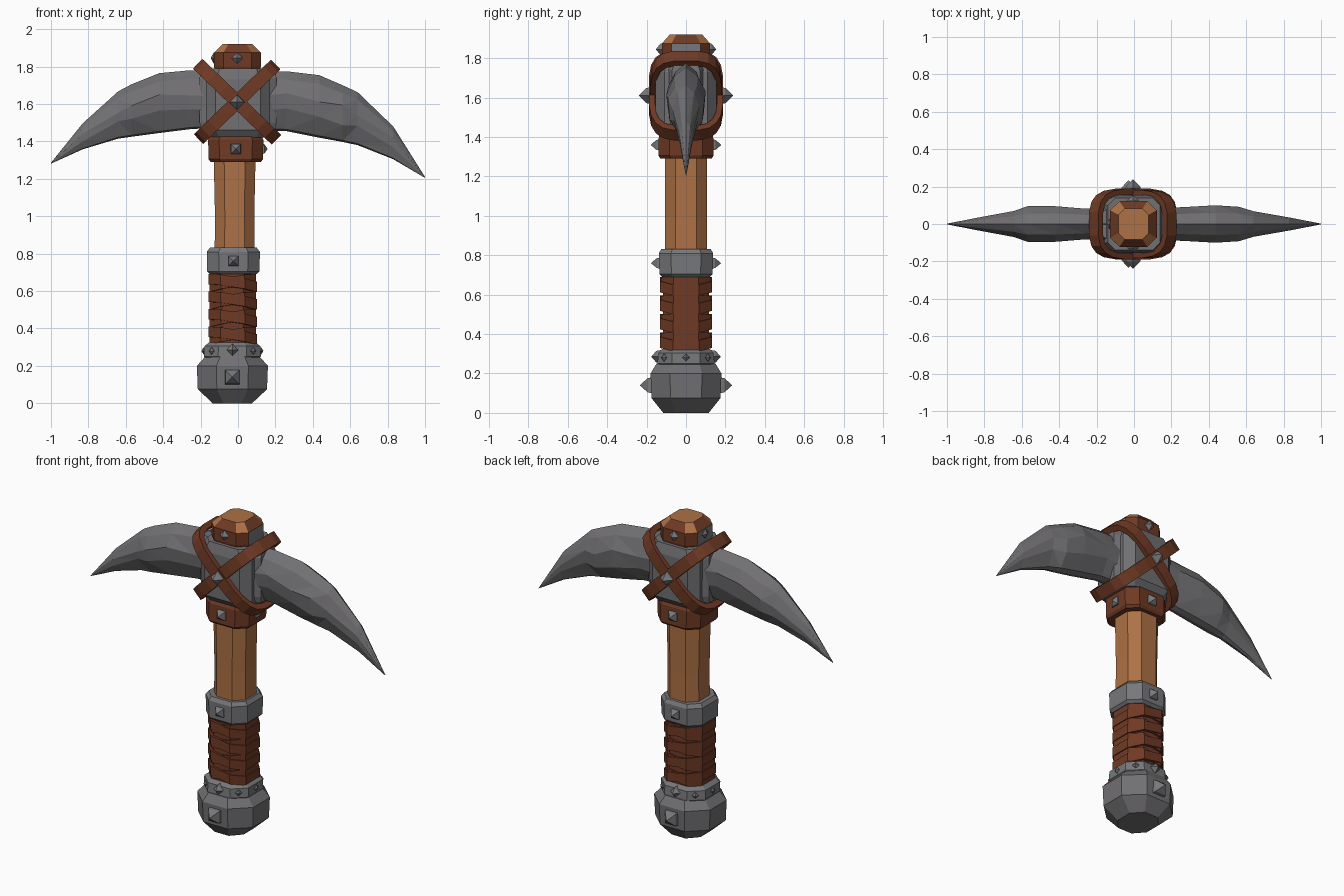
import bpy, bmesh, math, random
from mathutils import Matrix, Vector

random.seed(4)
if "Cube" in bpy.data.objects:
    bpy.data.objects.remove(bpy.data.objects["Cube"], do_unlink=True)


def material(name, color):
    m = bpy.data.materials.new(name)
    m.use_nodes = True
    m.diffuse_color = (*color, 1)
    bsdf = m.node_tree.nodes["Principled BSDF"]
    bsdf.inputs["Base Color"].default_value = (*color, 1)
    bsdf.inputs["Roughness"].default_value = 0.8
    return m


WOOD = material("warm wood", (0.42, 0.165, 0.06))
LEATHER = material("brown leather", (0.16, 0.042, 0.018))
STONE = material("dark iron", (0.165, 0.16, 0.168))
METAL = material("grey steel", (0.185, 0.187, 0.195))


def finish(name, bm, *mats):
    bmesh.ops.recalc_face_normals(bm, faces=bm.faces)
    mesh = bpy.data.meshes.new(name)
    bm.to_mesh(mesh)
    bm.free()
    for m in mats:
        mesh.materials.append(m)
    obj = bpy.data.objects.new(name, mesh)
    bpy.context.collection.objects.link(obj)
    return obj


def loft(name, rings, *mats):
    """Skin a list of equal-length point rings and cap both ends."""
    bm = bmesh.new()
    loops = [[bm.verts.new(p) for p in ring] for ring in rings]
    n = len(loops[0])
    for a, b in zip(loops, loops[1:]):
        for i in range(n):
            j = (i + 1) % n
            bm.faces.new((a[i], a[j], b[j], b[i]))
    bm.faces.new(loops[0])
    bm.faces.new(loops[-1])
    return finish(name, bm, *mats)


def octagon(hx, hy, k):
    """Rectangle with cut corners; k is the flat share of each side."""
    return [(hx, -k*hy), (hx, k*hy), (k*hx, hy), (-k*hx, hy),
            (-hx, k*hy), (-hx, -k*hy), (-k*hx, -hy), (k*hx, -hy)]


def post(name, profile, cx, k, *mats):
    """Eight-sided upright part from (z, half x, half y) rows."""
    return loft(name, [[(cx + x, y, z) for x, y in octagon(hx, hy, k)]
                       for z, hx, hy in profile], *mats)


def band(name, outline, thick, width, place, mat):
    """Closed strap around an outline; place maps (u, v, w) to space."""
    bm = bmesh.new()
    loops = []
    for u, v in outline:
        d = Vector((u, v)).normalized() * thick
        section = [(u, v, -width), (u, v, width),
                   (u - d.x, v - d.y, width), (u - d.x, v - d.y, -width)]
        loops.append([bm.verts.new(place(*p)) for p in section])
    for a, b in zip(loops, loops[1:] + loops[:1]):
        for i in range(4):
            j = (i + 1) % 4
            bm.faces.new((a[i], a[j], b[j], b[i]))
    return finish(name, bm, mat)


def stud(name, x, y, z, angle, size, height, turn=45):
    """Pointed four-sided stud facing out at the given compass angle."""
    rings = []
    for h, r in ((-0.02, 1), (0.3 * height, 0.85), (height, 0.04)):
        rings.append([(size*r*math.cos(a), size*r*math.sin(a), h)
                      for a in (math.radians(turn + 90*i) for i in range(4))])
    obj = loft(name, rings, METAL)
    obj.data.transform(Matrix.Translation((x, y, z))
                       @ Matrix.Rotation(math.radians(angle), 4, "Z")
                       @ Matrix.Rotation(math.pi / 2, 4, "Y"))


def stud_pair(name, x, y, z, size, height, turn=45):
    stud(name + "_front", x, -y, z, -90, size, height, turn)
    stud(name + "_back", x, y, z, 90, size, height, turn)


# Pommel and its collar
post("pommel", [(0, .105, .115), (.075, .185, .175), (.2, .19, .18),
                (.25, .145, .15)], -.03, .45, STONE)
stud_pair("pommel_stud", -.03, .178, .14, .06, .055)
post("pommel_collar", [(.235, .14, .135), (.25, .152, .145), (.305, .15, .14),
                       (.325, .125, .12)], -.03, .5, METAL)
stud_pair("collar_stud", -.03, .14, .285, .035, .035, 0)
for i, a in enumerate((45, 135, 225, 315, 0, 180)):
    c, s = math.cos(math.radians(a)), math.sin(math.radians(a))
    r = .15 if s < .1 and a in (0, 180) else .155
    stud(f"collar_rivet_{i}", -.03 + r*c, r*s, .28, a, .022, .015, 0)

# Grip with crossing wraps
post("grip", [(.31, .118, .118), (.71, .112, .115)], -.028, .5, LEATHER)
for i in range(8):
    side = 1 if i % 2 else -1
    z0 = .36 + .094 * (i // 2)
    band(f"grip_wrap_{i}", octagon(.127 - .003*side, .13 - .003*side, .5), .03, .028,
         lambda u, v, w: (u - .028, v, z0 + w + side*.16*u + .1*abs(v) - .005),
         LEATHER)

# Shaft
post("shaft", [(.70, .108, .108), (1.0, .105, .106), (1.32, .112, .108)],
     -.018, .5, WOOD)
post("grip_ring", [(.69, .125, .12), (.705, .14, .135), (.81, .142, .138),
                   (.832, .125, .125)], -.025, .55, METAL)
stud_pair("ring_stud", -.025, .135, .76, .042, .042)

# Collar below the head
post("head_collar", [(1.29, .135, .13), (1.305, .145, .14), (1.41, .148, .138),
                     (1.445, .125, .12)], -.012, .6, LEATHER)
stud_pair("head_collar_stud", -.012, .138, 1.36, .042, .04)
stud("head_collar_stud_left", .133, 0, 1.36, 0, .042, .025)

# Head block
post("head_block", [(1.42, .14, .125), (1.46, .17, .155), (1.73, .172, .155),
                    (1.79, .14, .14)], 0, .7, STONE)
post("head_socket", [(1.46, .2, .09), (1.5, .205, .1), (1.74, .205, .1),
                     (1.775, .2, .08)], 0, .7, STONE)


# Curved blades: rows of (x, top z, bottom z, half thickness)
def blade(name, side, rows):
    rings = []
    for x, top, low, t in rows:
        h = top - low
        j = [random.uniform(-.06, .06) * h for _ in range(4)]
        x *= side
        rings.append([
            (x, 0, top), (x, t*.6, top - .14*h), (x, t, low + .6*h + j[0]),
            (x, t*.9, low + .33*h + j[1]), (x, t*.35, low + .03*h), (x, 0, low),
            (x, -t*.35, low + .03*h), (x, -t*.9, low + .33*h + j[2]),
            (x, -t, low + .6*h + j[3]), (x, -t*.6, top - .14*h)])
    obj = loft(name, rings, STONE)
    bm = bmesh.new()
    bm.from_mesh(obj.data)
    bmesh.ops.triangulate(bm, faces=bm.faces)
    bm.to_mesh(obj.data)
    bm.free()


blade("blade_left", 1, [
    (.1, 1.775, 1.46, .085), (.26, 1.775, 1.455, .09), (.435, 1.754, 1.42, .1),
    (.56, 1.70, 1.397, .092), (.64, 1.663, 1.38, .068), (.83, 1.48, 1.305, .035),
    (1.0, 1.21, 1.205, .002)])
blade("blade_right", -1, [
    (.1, 1.775, 1.475, .08), (.26, 1.78, 1.465, .082), (.42, 1.765, 1.445, .095),
    (.57, 1.705, 1.425, .095), (.64, 1.668, 1.415, .07), (.83, 1.497, 1.358, .035),
    (1.0, 1.286, 1.281, .002)])

# Crossed straps around the head
def squircle(a, b, power, count):
    pts = []
    for i in range(count):
        t = 2 * math.pi * (i + .5) / count
        c, s = math.cos(t), math.sin(t)
        pts.append((a * math.copysign(abs(c) ** power, c),
                    b * math.copysign(abs(s) ** power, s)))
    return pts


for name, side, grow in (("strap_falling", -1, 0), ("strap_rising", 1, -.006)):
    d = math.radians(44 * side)
    band(name, squircle(.295 + grow, .19 + grow, .6, 20), .035, .036,
         lambda u, v, w: (u*math.cos(d) - w*math.sin(d) - .005, v,
                          1.612 + u*math.sin(d) + w*math.cos(d)), LEATHER)
stud_pair("strap_stud", -.005, .185, 1.61, .045, .053, 0)

# Shaft end: wood top with leather and steel binding
cap = post("shaft_end", [(1.77, .118, .115), (1.80, .125, .122),
                         (1.875, .125, .122), (1.92, .08, .082)],
           -.003, .6, WOOD, LEATHER, METAL)
for f in cap.data.polygons:
    n = f.normal
    cardinal = max(abs(n.x), abs(n.y)) > 1.3 * min(abs(n.x), abs(n.y))
    if n.z > .9:
        f.material_index = 0
    elif n.z > .2:
        f.material_index = 1 if cardinal else 0
    else:
        f.material_index = 2 if abs(n.x) > .9 else 1
stud_pair("end_stud", -.005, .12, 1.845, .034, .032, 0)
stud("end_stud_right", -.125, 0, 1.845, 180, .034, .02, 0)
